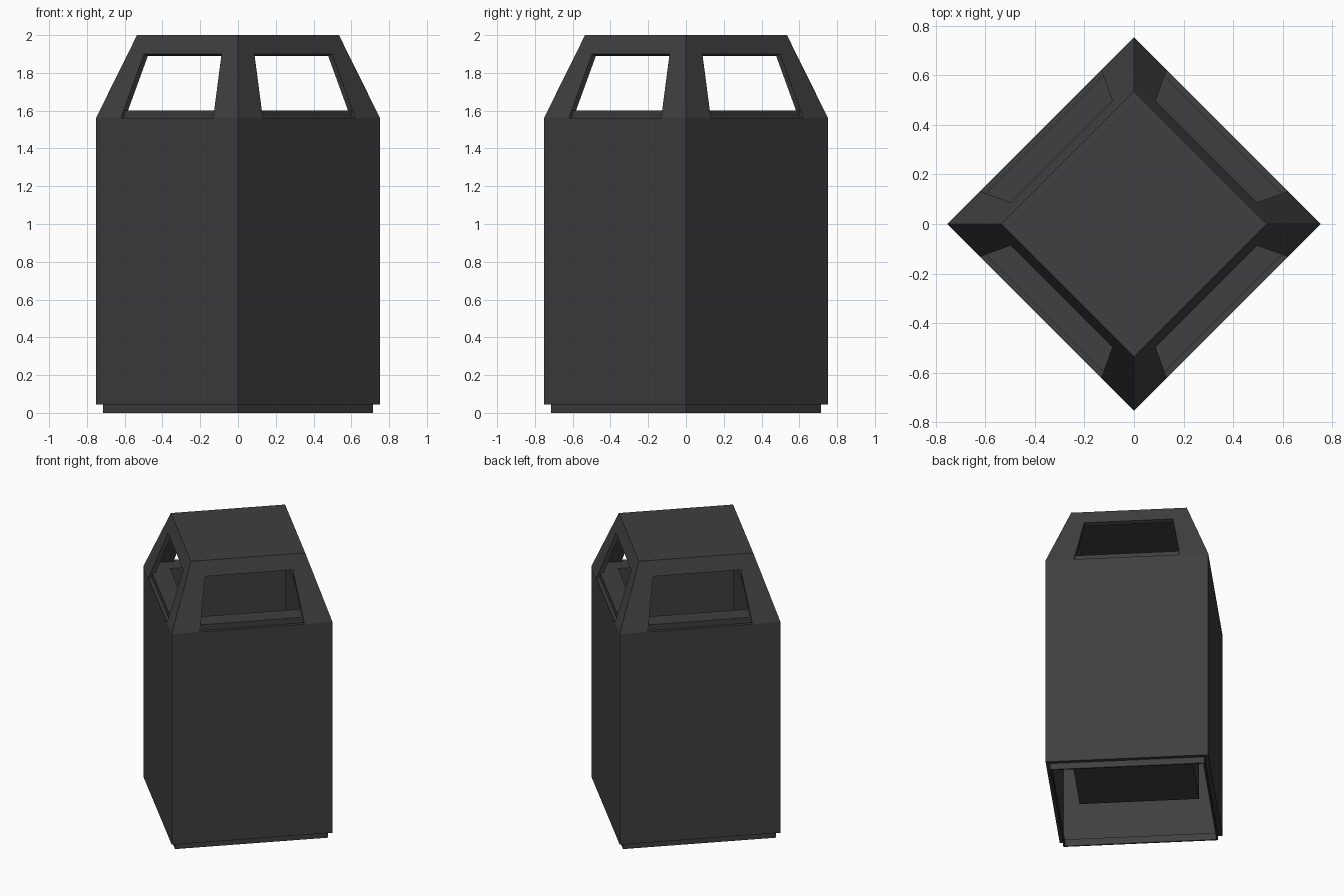
import bpy, bmesh, math
from mathutils import Matrix

if "Cube" in bpy.data.objects:
    bpy.data.objects.remove(bpy.data.objects["Cube"])

TURN = Matrix.Rotation(math.pi / 4, 4, 'Z')   # the bin stands corner-forward

charcoal = bpy.data.materials.new("charcoal")
charcoal.diffuse_color = (0.05, 0.05, 0.05, 1)
charcoal.use_nodes = True
charcoal.node_tree.nodes["Principled BSDF"].inputs["Base Color"].default_value = charcoal.diffuse_color


def finish(name, bm, thickness=0):
    """Turn the part corner-forward, link it and give it a wall thickness."""
    bm.transform(TURN)
    bmesh.ops.remove_doubles(bm, verts=bm.verts, dist=1e-5)
    bmesh.ops.recalc_face_normals(bm, faces=bm.faces)
    mesh = bpy.data.meshes.new(name)
    bm.to_mesh(mesh)
    bm.free()
    mesh.materials.append(charcoal)
    obj = bpy.data.objects.new(name, mesh)
    bpy.context.collection.objects.link(obj)
    if thickness:
        mod = obj.modifiers.new("wall", 'SOLIDIFY')
        mod.thickness = thickness
        mod.offset = -1
        mod.use_even_offset = True
    return obj


def square(bm, half, z):
    return [bm.verts.new((x * half, y * half, z))
            for x, y in ((-1, -1), (1, -1), (1, 1), (-1, 1))]


def loft(name, rings, thickness=0, closed=False, bottom=False):
    """Join square rings given as (half side, height)."""
    bm = bmesh.new()
    loops = [square(bm, h, z) for h, z in rings]
    pairs = list(zip(loops, loops[1:]))
    if closed:
        pairs.append((loops[-1], loops[0]))
    for a, b in pairs:
        for i in range(4):
            j = (i + 1) % 4
            bm.faces.new((a[i], a[j], b[j], b[i]))
    if bottom:
        bm.faces.new(loops[0][::-1])
    return finish(name, bm, thickness)


def tube(name, outer, inner, z0, z1):
    return loft(name, [(outer, z0), (outer, z1), (inner, z1), (inner, z0)], closed=True)


BODY, ROOF = 0.532, 0.378
Z_BODY, Z_TOP, Z_WIN = 1.56, 2.0, 1.9

# Hollow outer body and the recessed plinth below it
tube("body", BODY, 0.506, 0.045, Z_BODY)
tube("plinth", 0.506, 0.496, 0.0, 0.05)

# Ledge under the openings and the inner bin hanging from it
tube("ledge", 0.509, 0.39, Z_BODY, 1.6)
loft("inner_bin", [(0.39, 0.25), (0.39, 1.6)], 0.008, bottom=True)

# Sloped hood with an opening on each side
bm = bmesh.new()
win = BODY + (ROOF - BODY) * (Z_WIN - Z_BODY) / (Z_TOP - Z_BODY)
for k in range(4):
    spin = Matrix.Rotation(k * math.pi / 2, 3, 'Z')
    posts = []
    for s in (-1, 1):
        posts.append([bm.verts.new(spin @ v.to_3d()) for v in map(
            lambda c: Matrix.Translation(c).translation,
            ((s * BODY, -BODY, Z_BODY), (s * 0.346, -BODY, Z_BODY),
             (s * 0.29, -win, Z_WIN), (s * ROOF, -ROOF, Z_TOP)))])
    left, right = posts
    bm.faces.new(left)
    bm.faces.new(right[::-1])
    bm.faces.new((left[3], left[2], right[2], right[3]))
bm.faces.new(square(bm, ROOF, Z_TOP))
finish("hood", bm, 0.03)
